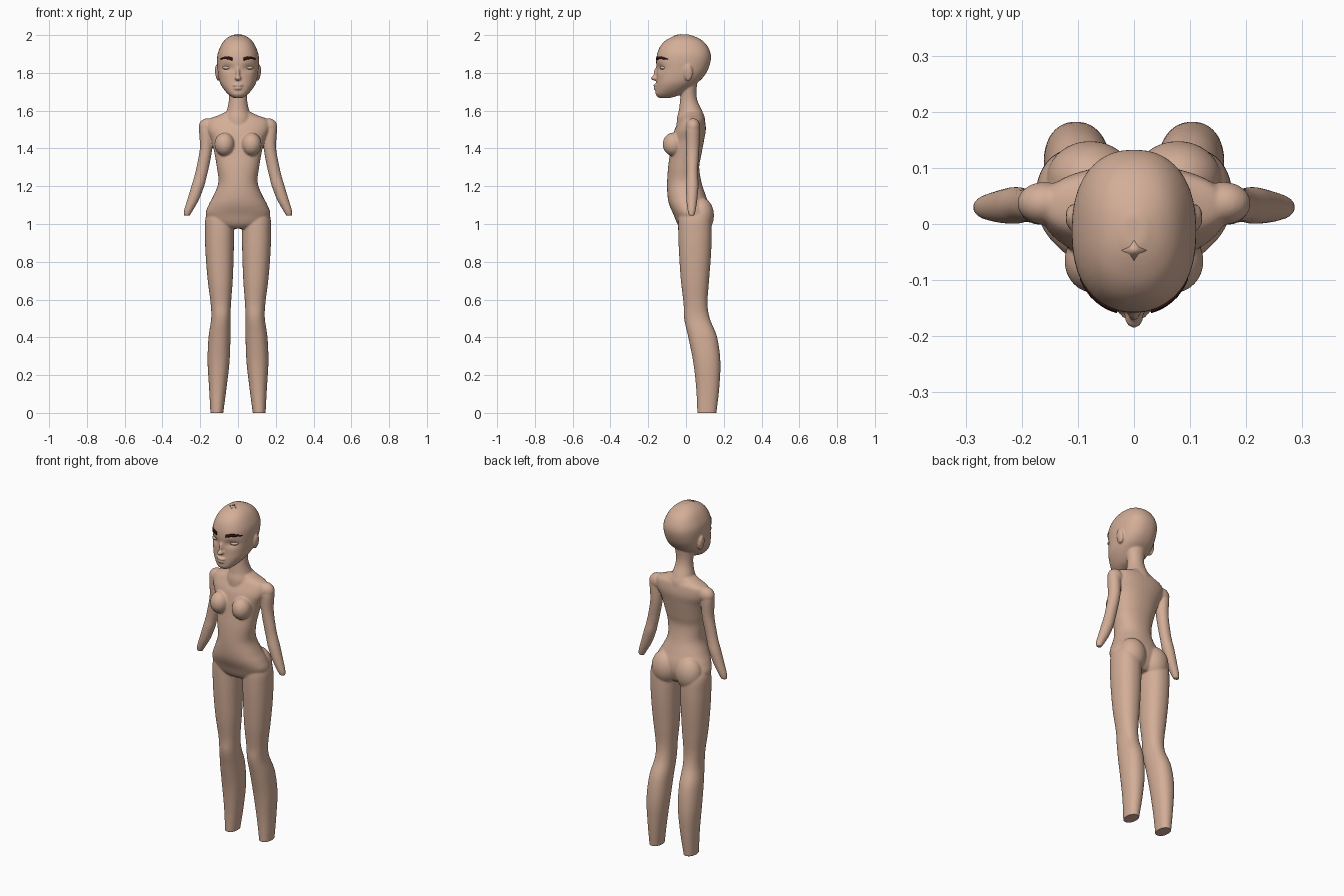
import bpy, bmesh, math
from mathutils import Vector, Matrix
from mathutils.bvhtree import BVHTree


def material(name, rgb):
    m = bpy.data.materials.new(name)
    m.diffuse_color = (*rgb, 1)
    return m


skin = material("skin", (0.65, 0.42, 0.31))
dark = material("brow_brown", (0.03, 0.006, 0.006))


def finish(name, bm, mat):
    bmesh.ops.recalc_face_normals(bm, faces=bm.faces[:])
    me = bpy.data.meshes.new(name)
    bm.to_mesh(me)
    bm.free()
    me.materials.append(mat)
    for p in me.polygons:
        p.use_smooth = True
    ob = bpy.data.objects.new(name, me)
    bpy.context.collection.objects.link(ob)
    return ob


def loft(bm, keys, exp=2.0, side=1, n=40, steps=6):
    """Stack of horizontal rings: key = (z, centre x, half width, front y, back y)."""
    k = [Vector(a) for a in keys]
    rows = []
    for i in range(len(k) - 1):
        a, b, c, d = k[max(i - 1, 0)], k[i], k[i + 1], k[min(i + 2, len(k) - 1)]
        for s in range(steps):
            t = s / steps
            rows.append(0.5 * (2 * b + (c - a) * t + (2 * a - 5 * b + 4 * c - d) * t * t
                               + (3 * b - a - 3 * c + d) * t ** 3))
    rows.append(k[-1])
    rings = []
    for z, cx, hw, yf, yb in rows:
        ring = []
        for j in range(n):
            a = 2 * math.pi * j / n
            c, s = math.cos(a), math.sin(a)
            x = math.copysign(abs(c) ** (2 / exp), c) * hw
            y = math.copysign(abs(s) ** (2 / exp), s) * (yb - yf) / 2 + (yb + yf) / 2
            ring.append(bm.verts.new((side * (cx + x), y, z)))
        rings.append(ring)
    for r, q in zip(rings, rings[1:]):
        for j in range(n):
            bm.faces.new((r[j], r[(j + 1) % n], q[(j + 1) % n], q[j]))
    bm.faces.new(rings[0][::-1])
    bm.faces.new(rings[-1])


def blob(bm, c, r, tilt=0.0):
    m = Matrix.Translation(c) @ Matrix.Rotation(tilt, 4, 'Y') @ Matrix.Diagonal((*r, 1))
    bmesh.ops.create_uvsphere(bm, u_segments=32, v_segments=20, radius=1, matrix=m)


bm = bmesh.new()

# torso
loft(bm, [(0.975, 0, 0.07, -0.02, 0.09), (1.0, 0, 0.14, -0.045, 0.11), (1.05, 0, 0.171, -0.066, 0.125),
          (1.1, 0, 0.156, -0.088, 0.122), (1.15, 0, 0.13, -0.098, 0.105), (1.22, 0, 0.104, -0.1, 0.082),
          (1.3, 0, 0.112, -0.095, 0.07), (1.36, 0, 0.122, -0.087, 0.08), (1.44, 0, 0.14, -0.075, 0.095),
          (1.5, 0, 0.165, -0.06, 0.105), (1.55, 0, 0.16, -0.035, 0.1), (1.575, 0, 0.105, -0.025, 0.09),
          (1.595, 0, 0.06, -0.03, 0.085)], 2.2)
# neck
loft(bm, [(1.5, 0, 0.075, -0.05, 0.1), (1.56, 0, 0.075, -0.048, 0.1), (1.6, 0, 0.06, -0.038, 0.085),
          (1.65, 0, 0.049, -0.032, 0.062), (1.7, 0, 0.05, -0.03, 0.055), (1.78, 0, 0.06, -0.04, 0.065)])
# head
loft(bm, [(1.668, 0, 0.026, -0.145, -0.08), (1.685, 0, 0.05, -0.16, -0.03), (1.71, 0, 0.073, -0.16, 0.01),
          (1.74, 0, 0.092, -0.158, 0.05), (1.77, 0, 0.102, -0.156, 0.085), (1.81, 0, 0.108, -0.156, 0.113),
          (1.86, 0, 0.111, -0.158, 0.13), (1.9, 0, 0.108, -0.153, 0.131), (1.94, 0, 0.093, -0.137, 0.115),
          (1.97, 0, 0.074, -0.11, 0.088), (1.99, 0, 0.05, -0.075, 0.052), (2.003, 0, 0.02, -0.04, 0.015)], 2.3)
# nose and lips
blob(bm, (0, -0.165, 1.772), (0.017, 0.021, 0.013))
blob(bm, (0, -0.155, 1.795), (0.011, 0.017, 0.036))
blob(bm, (0, -0.158, 1.735), (0.027, 0.015, 0.0075))
blob(bm, (0, -0.157, 1.718), (0.024, 0.015, 0.009))

for s in (1, -1):
    # ear
    blob(bm, (s * 0.109, 0.012, 1.80), (0.012, 0.024, 0.043), s * 0.12)
    # breast and buttock
    blob(bm, (s * 0.071, -0.066, 1.422), (0.053, 0.057, 0.062))
    blob(bm, (s * 0.078, 0.08, 1.045), (0.078, 0.068, 0.095))
    # shoulder
    blob(bm, (s * 0.16, 0.037, 1.515), (0.048, 0.038, 0.045))
    # arm
    loft(bm, [(1.54, 0.168, 0.028, 0.012, 0.062), (1.5, 0.17, 0.036, 0, 0.072), (1.4, 0.169, 0.033, 0, 0.07),
              (1.3, 0.187, 0.033, 0.003, 0.064), (1.25, 0.199, 0.033, 0.003, 0.064),
              (1.2, 0.213, 0.034, 0, 0.066), (1.13, 0.237, 0.031, 0.002, 0.06),
              (1.075, 0.261, 0.024, 0.008, 0.052), (1.045, 0.271, 0.016, 0.015, 0.045)], 2.0, s)
    # leg
    loft(bm, [(-0.03, 0.112, 0.033, 0.06, 0.16), (0, 0.112, 0.034, 0.06, 0.161), (0.13, 0.107, 0.046, 0.054, 0.176),
              (0.27, 0.103, 0.058, 0.038, 0.182), (0.4, 0.098, 0.058, 0.012, 0.165),
              (0.5, 0.091, 0.051, -0.01, 0.126), (0.58, 0.091, 0.054, -0.013, 0.114),
              (0.7, 0.094, 0.066, -0.027, 0.122), (0.83, 0.097, 0.074, -0.036, 0.132),
              (0.95, 0.098, 0.077, -0.041, 0.136), (1.04, 0.096, 0.074, -0.04, 0.13),
              (1.1, 0.08, 0.05, -0.03, 0.1)], 2.2, s)

# blend everything into one skin
body = finish("body", bm, skin)
rm = body.modifiers.new("blend", 'REMESH')
rm.mode = 'VOXEL'
rm.voxel_size = 0.005
rm.use_smooth_shade = True
sm = body.modifiers.new("soften", 'SMOOTH')
sm.factor = 0.5
sm.iterations = 5
deps = bpy.context.evaluated_depsgraph_get()
mesh = bpy.data.meshes.new_from_object(body.evaluated_get(deps))
body.modifiers.clear()
body.data = mesh
mesh.materials.clear()
mesh.materials.append(skin)
for p in mesh.polygons:
    p.use_smooth = True
    p.material_index = 0
# flat leg ends and eye sockets
for v in mesh.vertices:
    v.co.z = max(v.co.z, 0)
    if v.co.z > 1.7 and v.co.y < -0.05:
        d = ((abs(v.co.x) - 0.056) / 0.03) ** 2 + ((v.co.z - 1.825) / 0.02) ** 2
        v.co.y += 0.012 * math.exp(-d)
mesh.update()
tree = BVHTree.FromPolygons([v.co for v in mesh.vertices], [p.vertices[:] for p in mesh.polygons])

# eyes and brows, laid on the face
for s, side in ((1, "left"), (-1, "right")):
    bm = bmesh.new()
    blob(bm, (s * 0.056, -0.117, 1.827), (0.027, 0.022, 0.011))
    finish("eye_" + side, bm, skin)
    bm = bmesh.new()
    prev = None
    for i in range(13):
        t = i / 12
        x = 0.03 + 0.066 * t
        z = 1.873 + 0.007 * math.sin(math.pi * t)
        h = 0.008 * (1 - 0.75 * t ** 3)
        row = []
        for dz in (-h, h):
            hit = tree.ray_cast(Vector((s * x, -1, z + dz)), Vector((0, 1, 0)))[0]
            row += [bm.verts.new(hit + Vector((0, 0.002, 0))), bm.verts.new(hit - Vector((0, 0.005, 0)))]
        row = [row[0], row[1], row[3], row[2]]
        if prev:
            for j in range(4):
                bm.faces.new((prev[j], prev[(j + 1) % 4], row[(j + 1) % 4], row[j]))
        else:
            bm.faces.new(row)
        prev = row
    bm.faces.new(prev[::-1])
    finish("brow_" + side, bm, dark)

# small star plate on the crown
bm = bmesh.new()
pts = []
for i in range(8):
    a = math.pi * i / 4
    r = 0.023 if i % 2 == 0 else 0.011
    p = Vector((r * math.cos(a), -0.047 + 0.8 * r * math.sin(a), 3))
    hit = tree.ray_cast(p, Vector((0, 0, -1)))[0]
    pts.append(bm.verts.new(hit + Vector((0, 0, 0.002))))
f = bm.faces.new(pts)
ext = bmesh.ops.extrude_face_region(bm, geom=[f])
for v in ext["geom"]:
    if isinstance(v, bmesh.types.BMVert):
        v.co.z -= 0.005
finish("crown_plate", bm, skin)
